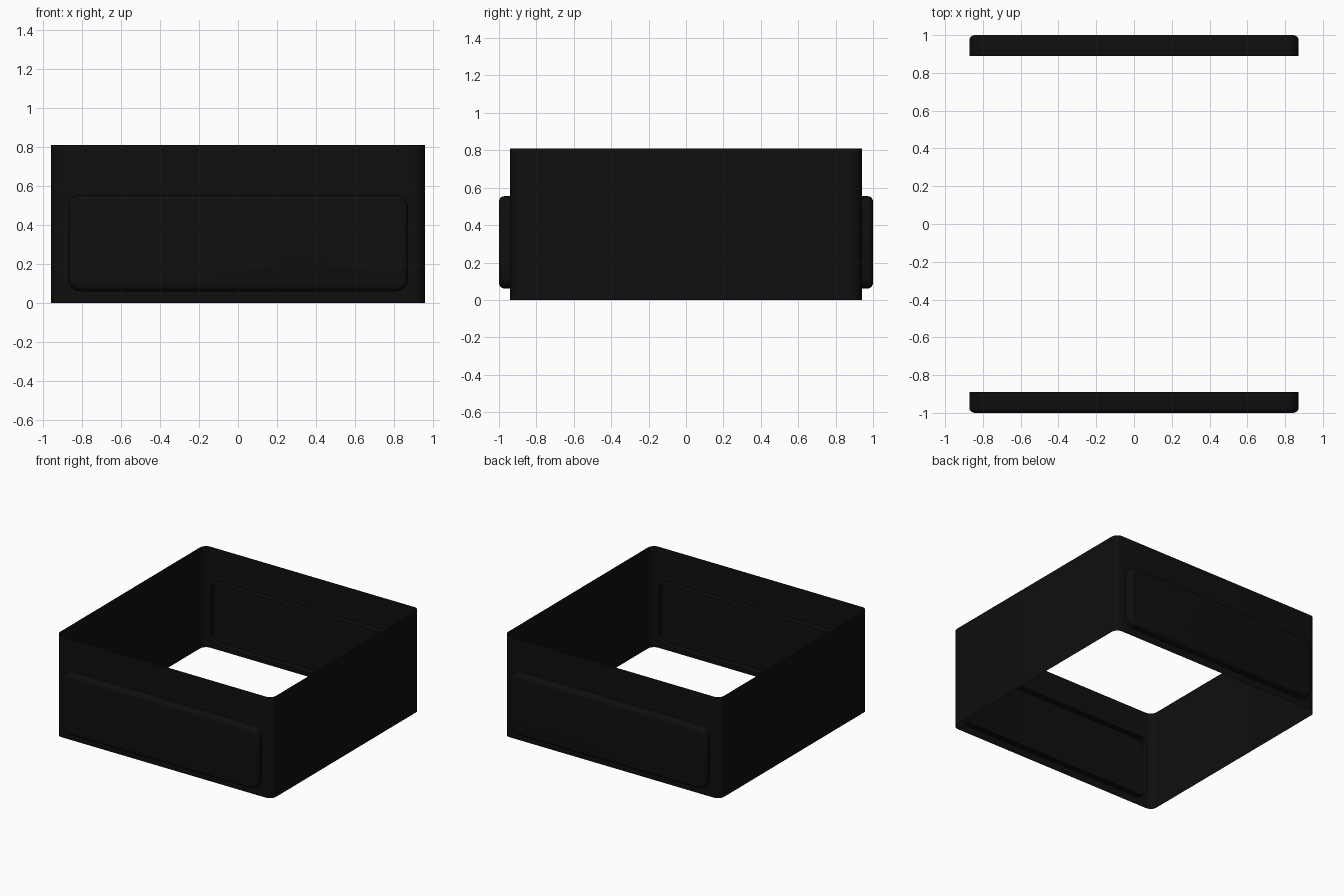
import bpy, bmesh, math

if "Cube" in bpy.data.objects:
    bpy.data.objects.remove(bpy.data.objects["Cube"])

black = bpy.data.materials.new("soft black")
black.diffuse_color = (0.0045, 0.0045, 0.0045, 1)
black.use_nodes = True
black.node_tree.nodes["Principled BSDF"].inputs["Base Color"].default_value = black.diffuse_color


def rounded_rect(hw, hh, r, n=6):
    """Outline points of a rounded rectangle, counter-clockwise."""
    pts = []
    for k, (sx, sy) in enumerate([(1, 1), (-1, 1), (-1, -1), (1, -1)]):
        for i in range(n + 1):
            a = math.pi / 2 * (k + i / n)
            pts.append((sx * (hw - r) + r * math.cos(a), sy * (hh - r) + r * math.sin(a)))
    return pts


def loft(name, loops, cap_end=False):
    """Skin successive closed loops into a surface, optionally closing the last."""
    bm = bmesh.new()
    rings = [[bm.verts.new(p) for p in loop] for loop in loops]
    for a, b in zip(rings, rings[1:]):
        for i in range(len(a)):
            j = (i + 1) % len(a)
            bm.faces.new((a[i], a[j], b[j], b[i]))
    if cap_end:
        bm.faces.new(rings[-1])
    bmesh.ops.recalc_face_normals(bm, faces=bm.faces[:])
    mesh = bpy.data.meshes.new(name)
    bm.to_mesh(mesh)
    bm.free()
    ob = bpy.data.objects.new(name, mesh)
    bpy.context.collection.objects.link(ob)
    mesh.materials.append(black)
    bpy.ops.object.select_all(action='DESELECT')
    ob.select_set(True)
    bpy.context.view_layer.objects.active = ob
    bpy.ops.object.shade_smooth_by_angle(angle=math.radians(35))
    return ob


# Open sleeve: single-skin wall with rounded upright corners
outline = rounded_rect(0.958, 0.94, 0.055)
loft("sleeve_wall", [[(x, y, z) for x, y in outline] for z in (0, 0.81)])

# Raised panels front and back: shallow trays with an eased outer edge
half_w, z_mid, half_h, corner, ease = 0.872, 0.308, 0.247, 0.065, 0.03
steps = [(0.89, 0)] + [
    (1 - ease + ease * math.sin(t), ease * (1 - math.cos(t)))
    for t in (math.pi / 2 * i / 5 for i in range(6))]
for name, side in (("front_panel", -1), ("back_panel", 1)):
    loops = [[(x, side * y, z_mid + z)
              for x, z in rounded_rect(half_w - d, half_h - d, corner - d)]
             for y, d in steps]
    loft(name, loops, cap_end=True)
